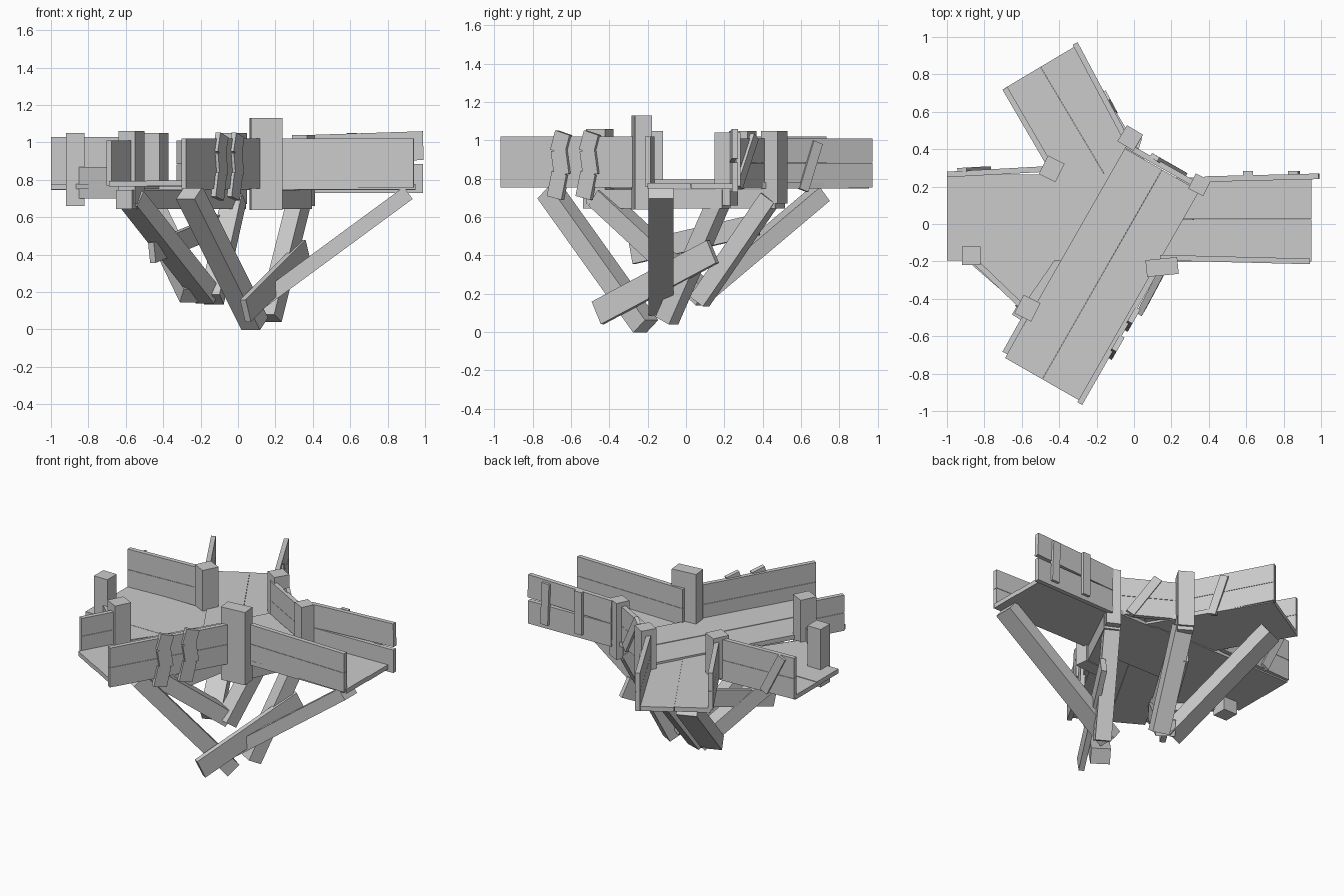
import bpy, bmesh
from mathutils import Vector, Matrix


def finish(name, bm):
    me = bpy.data.meshes.new(name)
    bm.to_mesh(me)
    bm.free()
    ob = bpy.data.objects.new(name, me)
    bpy.context.collection.objects.link(ob)
    return ob


def prism(name, pts, z0, z1):
    """Closed upright block over a flat outline."""
    bm = bmesh.new()
    lo = [bm.verts.new((x, y, z0)) for x, y in pts]
    hi = [bm.verts.new((x, y, z1)) for x, y in pts]
    bm.faces.new(lo)
    bm.faces.new(hi)
    for i in range(len(pts)):
        bm.faces.new((lo[i - 1], lo[i], hi[i], hi[i - 1]))
    bmesh.ops.recalc_face_normals(bm, faces=bm.faces)
    return finish(name, bm)


def beam(name, a, b, w, h, side=None):
    """Squared timber from a to b; w is measured along side (horizontal by default), h across it."""
    a, b = Vector(a), Vector(b)
    d = (b - a).normalized()
    s = Vector(side) if side else d.cross(Vector((0, 0, 1)))
    s = (s - d * s.dot(d)).normalized()
    rot = Matrix((d, s, d.cross(s))).transposed().to_4x4()
    bm = bmesh.new()
    bmesh.ops.create_cube(bm, size=1, matrix=Matrix.Translation((a + b) / 2) @ rot
                          @ Matrix.Diagonal(((b - a).length, w, h, 1)))
    return finish(name, bm)


def floor(name, a, b, width, z):
    """Deck strip of two planks side by side, one a touch higher."""
    a, b = Vector((*a, z)), Vector((*b, z))
    s = (b - a).cross(Vector((0, 0, 1))).normalized()
    for k in (-1, 1):
        o = s * k * width / 4 + Vector((0, 0, 0.0015 * k))
        beam(name, a + o, b + o, width / 2 - 0.001, 0.03)


def wall(name, a, b, z0=0.76, z1=1.03, tilt=0.0):
    """Side wall of two stacked planks; tilt raises the far end of the upper one."""
    mid = (z0 + z1) / 2
    for lo, hi, t in ((z0, mid - 0.001, 0), (mid + 0.001, z1, tilt)):
        z = (lo + hi) / 2
        beam(name, (*a, z), (*b, z + t), 0.03, hi - lo)


# Decks of the four channels
floor("left_deck", (-1, 0.035), (0.05, 0.035), 0.46, 0.762)
floor("right_deck", (0, 0.025), (0.95, 0.025), 0.45, 0.762)
floor("back_deck", (-0.5, 0.84), (0.0, 0.0), 0.45, 0.766)
floor("front_deck", (-0.49, -0.83), (0.15, 0.29), 0.46, 0.78)
prism("corner_deck", [(-0.9, -0.19), (-0.6, -0.45), (-0.42, -0.19)], 0.75, 0.777)

# Side walls
wall("right_back_wall", (0.38, 0.24), (0.99, 0.255), 0.73, 1.04, 0.02)
wall("right_front_wall", (0.14, -0.18), (0.94, -0.2), 0.76, 1.02)
wall("front_right_wall", (0.13, -0.225), (-0.29, -0.96), 0.755, 1.02)
wall("front_left_wall", (-0.69, -0.69), (-0.55, -0.44), 0.77, 1.01)
wall("left_back_wall", (-1, 0.265), (-0.45, 0.295), 0.755, 1.03)
wall("back_left_wall", (-0.69, 0.725), (-0.46, 0.33), 0.77, 1.02)
wall("back_right_wall", (-0.315, 0.965), (-0.03, 0.43), 0.755, 1.01)
wall("diagonal_wall", (-0.04, 0.42), (0.35, 0.2), 0.755, 1.01)
beam("corner_board", (-0.86, -0.19, 0.785), (-0.59, -0.45, 0.785), 0.03, 0.17)

# Corner posts
for x, y, z0, z1, w, d, side in (
        (-0.44, 0.295, 0.77, 1.05, 0.10, 0.11, (1, -0.5, 0)),
        (-0.02, 0.46, 0.67, 1.05, 0.10, 0.10, (1, -0.6, 0)),
        (0.35, 0.21, 0.66, 1.04, 0.09, 0.09, (1, -0.5, 0)),
        (0.15, -0.23, 0.64, 1.13, 0.17, 0.09, (1, 0.1, 0)),
        (-0.57, -0.45, 0.67, 1.06, 0.10, 0.11, (1, -0.5, 0)),
        (-0.87, -0.17, 0.66, 1.05, 0.10, 0.10, (1, 0, 0))):
    beam("corner_post", (x, y, z0), (x, y, z1), w, d, side)

# Cross beams below the decks
beam("cross_beam", (-0.61, -0.51, 0.695), (0.0, 0.49, 0.695), 0.1, 0.1)
beam("cross_beam", (0.14, -0.22, 0.695), (0.35, 0.21, 0.695), 0.1, 0.1)

# Legs slanting in from the posts and from the channel ends
beam("post_leg", (-0.57, -0.45, 0.70), (-0.16, 0.11, 0.18), 0.12, 0.10)
beam("post_leg", (-0.02, 0.44, 0.70), (-0.14, 0.07, 0.16), 0.11, 0.09)
beam("post_leg", (0.33, 0.18, 0.70), (0.17, -0.1, 0.06), 0.10, 0.09)
beam("front_leg", (-0.26, -0.71, 0.73), (0.09, -0.21, 0.03), 0.12, 0.10)
beam("right_leg", (0.91, -0.13, 0.73), (0.08, -0.13, 0.12), 0.13, 0.08)
beam("back_leg", (-0.5, 0.70, 0.72), (-0.24, 0.06, 0.18), 0.13, 0.09)

# Flat braces nailed across the legs
across = (0.86, -0.5, 0)
beam("leg_brace", (0.04, -0.46, 0.10), (0.36, 0.14, 0.42), 0.035, 0.13, across)
beam("leg_brace", (-0.46, -0.28, 0.41), (-0.1, 0.37, 0.56), 0.035, 0.11, across)

# Straight battens on the outside of the walls: foot, head, wall direction
for foot, head, run in (
        ((0.61, 0.266, 0.76), (0.61, 0.270, 1.05), (1, 0, 0)),
        ((0.86, 0.272, 0.76), (0.85, 0.272, 1.04), (1, 0, 0)),
        ((0.26, 0.272, 0.76), (0.11, 0.357, 1.02), (0.87, -0.5, 0)),
        ((-0.11, 0.61, 0.74), (-0.15, 0.685, 0.99), (-0.47, 0.88, 0)),
        ((-0.79, 0.295, 0.76), (-0.92, 0.288, 1.02), (1, 0.06, 0))):
    beam("wall_batten", foot, head, 0.055, 0.025, run)

# Cracked battens on the front wall, each in three staggered lengths
run = Vector((0.5, 0.87, 0)).normalized()
for x, y in ((-0.01, -0.505), (-0.095, -0.655)):
    for z0, z1, off, lean in ((0.70, 0.83, -0.03, 0.03), (0.82, 0.95, 0.015, -0.02), (0.94, 1.04, -0.01, 0.03)):
        p = Vector((x, y, 0)) + run * off
        beam("cracked_batten", p + Vector((0, 0, z0)), p + run * lean + Vector((0, 0, z1)), 0.09, 0.03, run)
